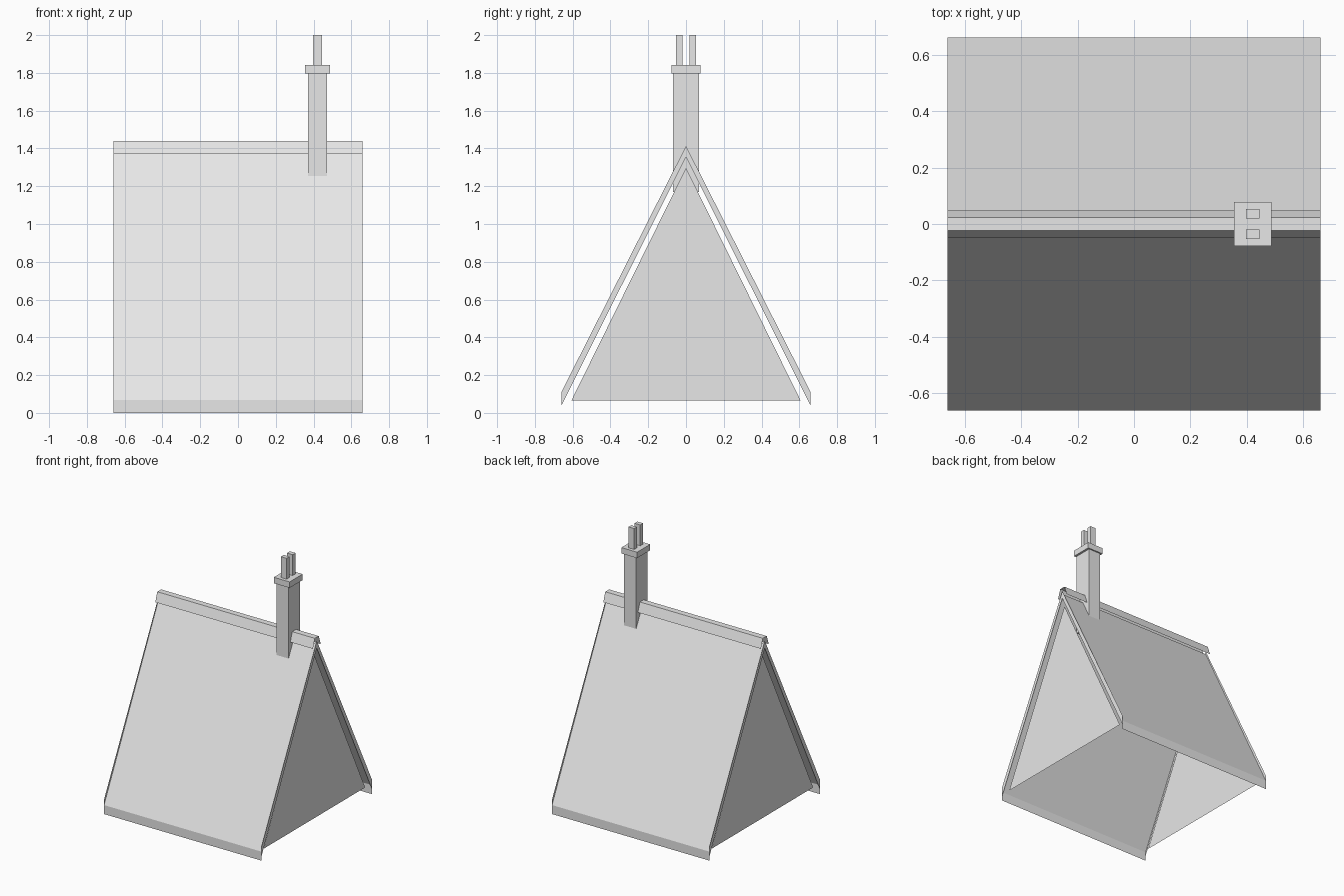
import bpy

if "Cube" in bpy.data.objects:
    bpy.data.objects.remove(bpy.data.objects["Cube"])

HALF = 0.66    # half length along x

grey = bpy.data.materials.new("light_grey")
grey.diffuse_color = (0.8, 0.8, 0.8, 1)
grey.use_nodes = True
grey.node_tree.nodes["Principled BSDF"].inputs["Base Color"].default_value = grey.diffuse_color


def make(name, verts, faces):
    mesh = bpy.data.meshes.new(name)
    mesh.from_pydata(verts, [], faces)
    mesh.materials.append(grey)
    obj = bpy.data.objects.new(name, mesh)
    bpy.context.collection.objects.link(obj)
    return obj


def sweep(name, profile):
    """Open sheet: a (y, z) profile carried along x."""
    verts = [(x, y, z) for y, z in profile for x in (-HALF, HALF)]
    faces = [(2 * i, 2 * i + 1, 2 * i + 3, 2 * i + 2) for i in range(len(profile) - 1)]
    return make(name, verts, faces)


def end_sheet(name, x, points, faces):
    """Flat (y, z) sheet at one end, facing outward."""
    if x < 0:
        faces = [f[::-1] for f in faces]
    return make(name, [(x, y, z) for y, z in points], faces)


def box(name, x0, x1, y0, y1, z0, z1):
    verts = [(x, y, z) for x in (x0, x1) for y in (y0, y1) for z in (z0, z1)]
    faces = [(0, 1, 3, 2), (4, 6, 7, 5), (0, 4, 5, 1),
             (2, 3, 7, 6), (0, 2, 6, 4), (1, 5, 7, 3)]
    return make(name, verts, faces)


# Steep roof with vertical eave strips, and the ridge cap above it
sweep("roof", [(-0.66, 0), (-0.66, 0.068), (0, 1.39), (0.66, 0.068), (0.66, 0)])
sweep("ridge_cap", [(-0.047, 1.37), (-0.023, 1.44), (0.023, 1.44), (0.047, 1.37)])

# Verge boards and gable walls at both ends
verge = [(-0.66, 0.037), (0, 1.355), (0, 1.413), (-0.66, 0.11), (0.66, 0.037), (0.66, 0.11)]
gable = [(-0.607, 0.065), (0.607, 0.065), (0, 1.297)]
for side, sign in (("left", -1), ("right", 1)):
    end_sheet(side + "_verge", sign * HALF, verge, [(0, 1, 2, 3), (1, 4, 5, 2)])
    end_sheet(side + "_gable", sign * (HALF - 0.02), gable, [(0, 1, 2)])

# Chimney stack, its cap and two pots
box("chimney_stack", 0.37, 0.471, -0.068, 0.068, 1.17, 1.80)
box("chimney_cap", 0.355, 0.487, -0.078, 0.078, 1.797, 1.842)
for side, y in (("front", -0.036), ("back", 0.036)):
    box(side + "_chimney_pot", 0.397, 0.445, y - 0.017, y + 0.017, 1.842, 2.0)
